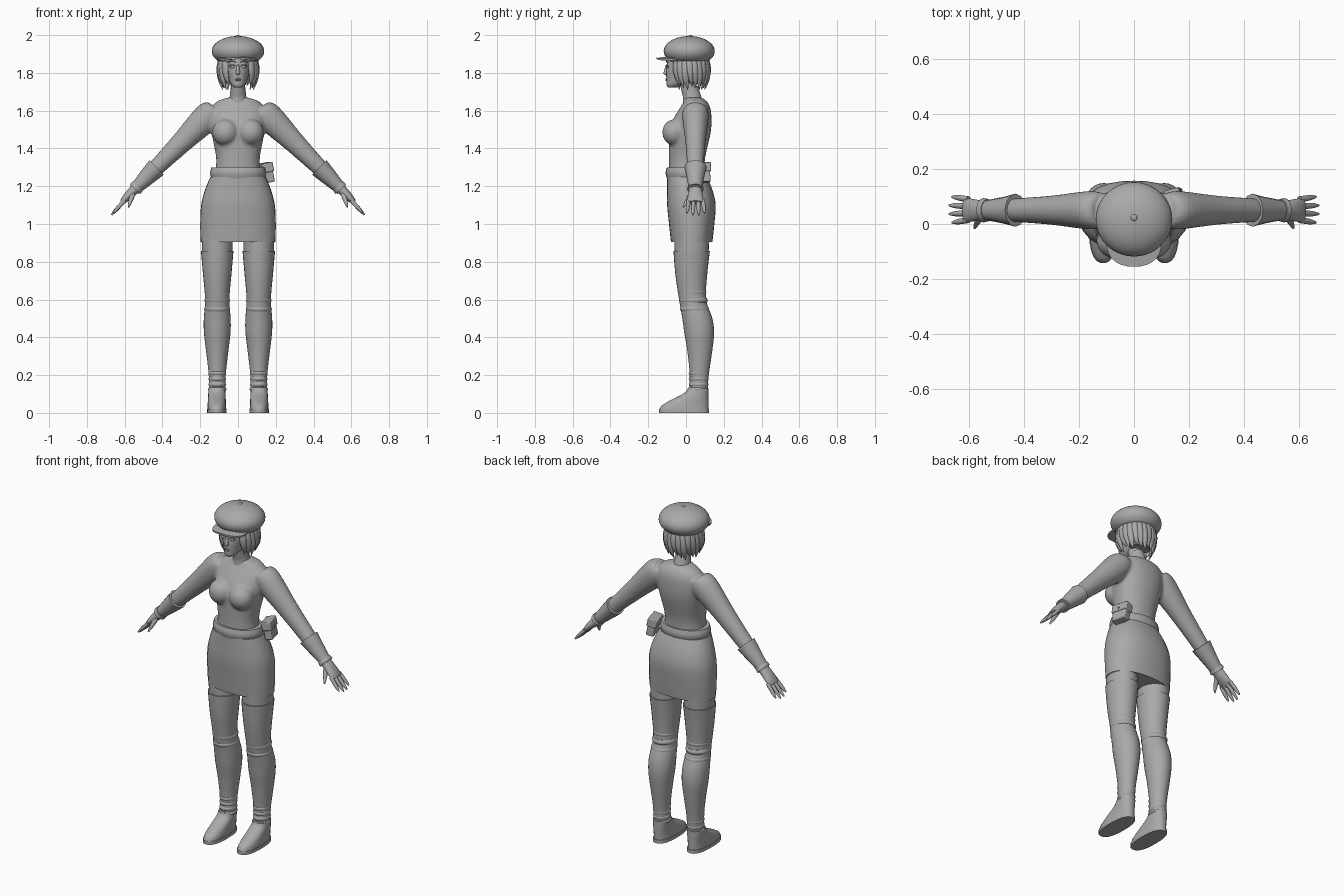
import bpy, bmesh
from math import sin, cos, pi, radians
from mathutils import Vector, Matrix

cube = bpy.data.objects.get("Cube")
if cube:
    bpy.data.objects.remove(cube)

grey = bpy.data.materials.new("plain grey")
grey.use_nodes = True
grey.diffuse_color = (.4, .4, .4, 1)
grey.node_tree.nodes["Principled BSDF"].inputs["Base Color"].default_value = grey.diffuse_color


def fractions(count):
    return [i / count for i in range(count + 1)]


def blend(points, steps):
    """Smooth curve through all points, including their radii."""
    padded = [points[0], *points, points[-1]]
    out = []
    for before, start, end, after in zip(padded, padded[1:], padded[2:], padded[3:]):
        for t in fractions(steps)[:-1]:
            ease = t * t * (3 - t - t)
            leave, arrive = t * (1 - t) ** 2 / 2, t * t * (1 - t) / 2
            out.append([b + (c - b) * ease + (c - a) * leave - (d - b) * arrive
                        for a, b, c, d in zip(before, start, end, after)])
    return out + [points[-1]]


def tube(bm, points, flat=False, matrix=Matrix(), sides=28, square=2, steps=4):
    """Closed loft; each point is x, y, z, side radius, depth radius."""
    path = blend(points, steps)
    rings = []
    for i, point in enumerate(path):
        previous, following = path[max(i - 1, 0)], path[min(i + 1, len(path) - 1)]
        tangent = Vector((0, 0, 1)) if flat else Vector(following[:3]) - Vector(previous[:3])
        across = Vector((0, 1, 0)).cross(tangent).normalized()
        deep = tangent.cross(across).normalized()
        width, depth = (max(radius, .001) for radius in point[3:])
        ring = []
        for k in range(sides):
            c, s = cos(2 * pi * k / sides), sin(2 * pi * k / sides)
            size = (abs(c) ** square + abs(s) ** square) ** (-1 / square)
            spot = Vector(point[:3]) + (across * c * width + deep * s * depth) * size
            ring.append(bm.verts.new(matrix @ spot))
        rings.append(ring)
    for low, high in zip(rings, rings[1:]):
        for k in range(sides):
            bm.faces.new((low[k - 1], low[k], high[k], high[k - 1]))
    bm.faces.new(rings[0])
    bm.faces.new(rings[-1])


def span(z, side, front, back, x=0):
    """Horizontal ring given by its front and back limits."""
    return (x, (front + back) / 2, z, side, (back - front) / 2)


def leg(z, radius, y):
    """Horizontal ring of the left leg, a little deeper than wide."""
    return (.11, y, z, radius, radius * 1.12)


def arm(x, thick, wide):
    """Ring on the straight line of the lowered left arm."""
    return (x, .05, 1.73 - x, thick, wide)


def band(bm, ring, height, pinch=.007):
    """Rounded hoop around a horizontal ring."""
    x, y, z, side, depth = ring
    tube(bm, [(x, y, z + height * t / 2, side - pinch * t * t, depth - pinch * t * t)
              for t in (-1, 0, 1)], flat=True)


def ball(bm, place, size):
    bmesh.ops.create_uvsphere(bm, u_segments=24, v_segments=14, radius=1,
                              matrix=Matrix.Translation(place) @ Matrix.Diagonal((*size, 1)))


def finish(name, bm, mirror=False):
    bmesh.ops.recalc_face_normals(bm, faces=bm.faces)
    mesh = bpy.data.meshes.new(name)
    bm.to_mesh(mesh)
    bm.free()
    mesh.materials.append(grey)
    obj = bpy.data.objects.new(name, mesh)
    bpy.context.collection.objects.link(obj)
    bpy.ops.object.select_all(action='DESELECT')
    obj.select_set(True)
    bpy.context.view_layer.objects.active = obj
    bpy.ops.object.shade_smooth_by_angle(angle=radians(40))
    if mirror:
        obj.modifiers.new("Mirror", 'MIRROR')
    return obj


def part(name, points, mirror=False, **options):
    bm = bmesh.new()
    tube(bm, points, **options)
    return finish(name, bm, mirror)


def hoop(name, ring, height, mirror=False):
    bm = bmesh.new()
    band(bm, ring, height)
    return finish(name, bm, mirror)


# Sweater: torso, bust and both sleeves fused into one soft surface
bm = bmesh.new()
tube(bm, [span(1.23, .13, -.09, .1), span(1.34, .115, -.09, .1), span(1.48, .14, -.09, .13),
          span(1.55, .15, -.07, .135), span(1.61, .14, -.035, .13), span(1.65, .11, -.01, .11),
          span(1.67, .05, -.01, .08)], flat=True, square=2.2)
for side in (-1, 1):
    tube(bm, [arm(.12, .05, .06), arm(.16, .075, .07), arm(.3, .057, .053), arm(.45, .042, .042)],
         matrix=Matrix.Diagonal((side, 1, 1, 1)))
    ball(bm, (side * .067, -.06, 1.485), (.07, .066, .07))
sweater = finish("sweater", bm)
fuse = sweater.modifiers.new("Fuse", 'REMESH')
fuse.voxel_size = .008
fuse.use_smooth_shade = True
relax = sweater.modifiers.new("Relax", 'SMOOTH')
relax.iterations = 8

# Neck and collar
part("neck", [(0, .03, 1.65, .038, .04), (0, 0, 1.78, .036, .04)])
part("collar", [(0, .035, 1.65, .05, .052), (0, .03, 1.68, .043, .047), (0, .02, 1.72, .04, .044)])

# Skirt and belt
part("skirt", [span(.905, .198, -.08, .14), span(1, .2, -.09, .15), span(1.1, .195, -.1, .157),
               span(1.18, .175, -.1, .14), span(1.25, .146, -.1, .11)], flat=True, square=2.3)
hoop("belt", span(1.27, .148, -.108, .115), .06)

# Pouch with flap and stud on the left hip
bm = bmesh.new()
hip = Matrix.Translation((.155, .08, 1.27)) @ Matrix.Rotation(.25, 4, 'Z') @ Matrix.Rotation(-.2, 4, 'Y')
for place, size in (((0, 0, 0), (.044, .09, .1)), ((0, 0, .03), (.056, .1, .05)),
                    ((.03, 0, .02), (.01, .01, .01))):
    bmesh.ops.create_cube(bm, size=1, matrix=hip @ Matrix.Translation(place) @ Matrix.Diagonal((*size, 1)))
pouch = finish("belt_pouch", bm)
bevel = pouch.modifiers.new("Bevel", 'BEVEL')
bevel.width = .005
bevel.segments = 2

# Bare thighs, stockings and fold rings at ankles and knees
part("thigh", [leg(.84, .08, .03), leg(1, .085, .03)], mirror=True)
part("stocking", [leg(.1, .043, .065), leg(.2, .045, .07), leg(.32, .058, .073), leg(.42, .07, .07),
                  leg(.5, .071, .06), leg(.6, .064, .035), leg(.73, .075, .028), leg(.856, .086, .03)],
     mirror=True, flat=True)
bm = bmesh.new()
for i in range(3):
    band(bm, leg(.15 + .03 * i, .047, .067), .026)
    band(bm, leg(.55 + .045 * i, .069 - .001 * i, .045 - .006 * i), .03)
finish("stocking_folds", bm, mirror=True)

# Shoes: flat sole, upper rising from the toe to the ankle, strap
part("shoe_sole", [span(z, .052, -.142, .122, .112) for z in (0, .02)], mirror=True, flat=True, square=2.5)
part("shoe_upper", [span(.02 + .11 * t, .05 - .006 * t, -.14 + .15 * t * t * (3 - t - t), .118, .112)
                    for t in fractions(6)], mirror=True, flat=True, square=2.4)
hoop("ankle_strap", leg(.125, .049, .064), .02, mirror=True)

# Gloves: flared cuff, wrist band, palm, fingers and thumb
part("glove_cuff", [arm(.43, .054, .06), arm(.48, .045, .047), arm(.55, .03, .034)], mirror=True, sides=12)
part("wrist_band", [arm(.53, .036, .04), arm(.545, .038, .044)], mirror=True)
bm = bmesh.new()
tube(bm, [arm(.535, .026, .03), arm(.565, .025, .037), arm(.595, .02, .042), arm(.615, .012, .04)])
for index, length in enumerate((.06, .07, .07, .06)):
    row = (index - 1.5) * .025
    tube(bm, [(.6 + length * t, .052 + row * (1 + t / 4), 1.125 - length * t * 1.1,
               .011 - .007 * t ** 4, .011 - .007 * t ** 4) for t in fractions(4)], sides=12)
tube(bm, [(.557 + .022 * t, .03 - .045 * t, 1.16 - .07 * t, .014 - .01 * t * t, .014 - .01 * t * t)
          for t in fractions(4)], sides=12)
finish("hand", bm, mirror=True)

# Head with nose, lips, eyes, lids, brows and ears
bm = bmesh.new()
tube(bm, [span(1.722, .018, -.095, -.05), span(1.735, .033, -.103, -.02), span(1.76, .048, -.104, .05),
          span(1.83, .067, -.104, .1), span(1.91, .065, -.09, .1)], flat=True, square=2.2)
tube(bm, [(0, -.106, 1.79, .004, .004), (0, -.109, 1.8, .011, .01), (0, -.1, 1.845, .005, .006)],
     flat=True, sides=12)
finish("head", bm)
bm = bmesh.new()
for z in (1.761, 1.768):
    ball(bm, (0, -.104, z), (.017, .005, .004))
finish("lips", bm)
bm = bmesh.new()
ball(bm, (.03, -.098, 1.832), (.014, .006, .007))
for height in (1.836, 1.856):
    tube(bm, [(.012 + .036 * t, -.104 + .008 * t * t, height + .007 * sin(pi * t), .002, .003)
              for t in fractions(4)], sides=8)
ball(bm, (.069, .01, 1.815), (.008, .015, .025))
finish("eyes_brows_and_ears", bm, mirror=True)

# Bobbed hair: back shell with tapered locks swept round the head
bm = bmesh.new()
tube(bm, [span(1.745, .06, .01, .09), span(1.8, .09, -.01, .11), span(1.89, .09, -.05, .11)], flat=True)
for index, around in enumerate(fractions(18)):
    length = .165 + .01 * (index % 3)
    swing = Matrix.Translation((0, .018, 0)) @ Matrix.Rotation(radians(-46 + 272 * around), 4, 'Z')
    tube(bm, [(.08 + .02 * sin(pi * t), .015 * t * t, 1.895 - length * t,
               .015 * (1 - t ** 4), .021 * (1 - t ** 4)) for t in fractions(6)],
         matrix=swing, sides=12, steps=2)
finish("hair", bm)

# Cap: puffed crown, band, curved visor and top button
crown_angles = [radians(-40 + 130 * t) for t in fractions(16)]
part("cap_crown", [(0, .017, 1.915 + .08 * sin(a), .139 * cos(a), .135 * cos(a)) for a in crown_angles],
     flat=True, sides=40, steps=1)
hoop("cap_band", span(1.87, .107, -.095, .12), .024)
bm = bmesh.new()
tube(bm, [span(z, .1, -.155, .02) for z in (1.877, 1.886)], flat=True, square=2.3)
for v in bm.verts:
    v.co.z += (v.co.y + .12) * .12 - v.co.x ** 2 * 1.6
finish("cap_visor", bm)
bm = bmesh.new()
ball(bm, (0, .023, 1.994), (.012, .012, .006))
finish("cap_button", bm)
